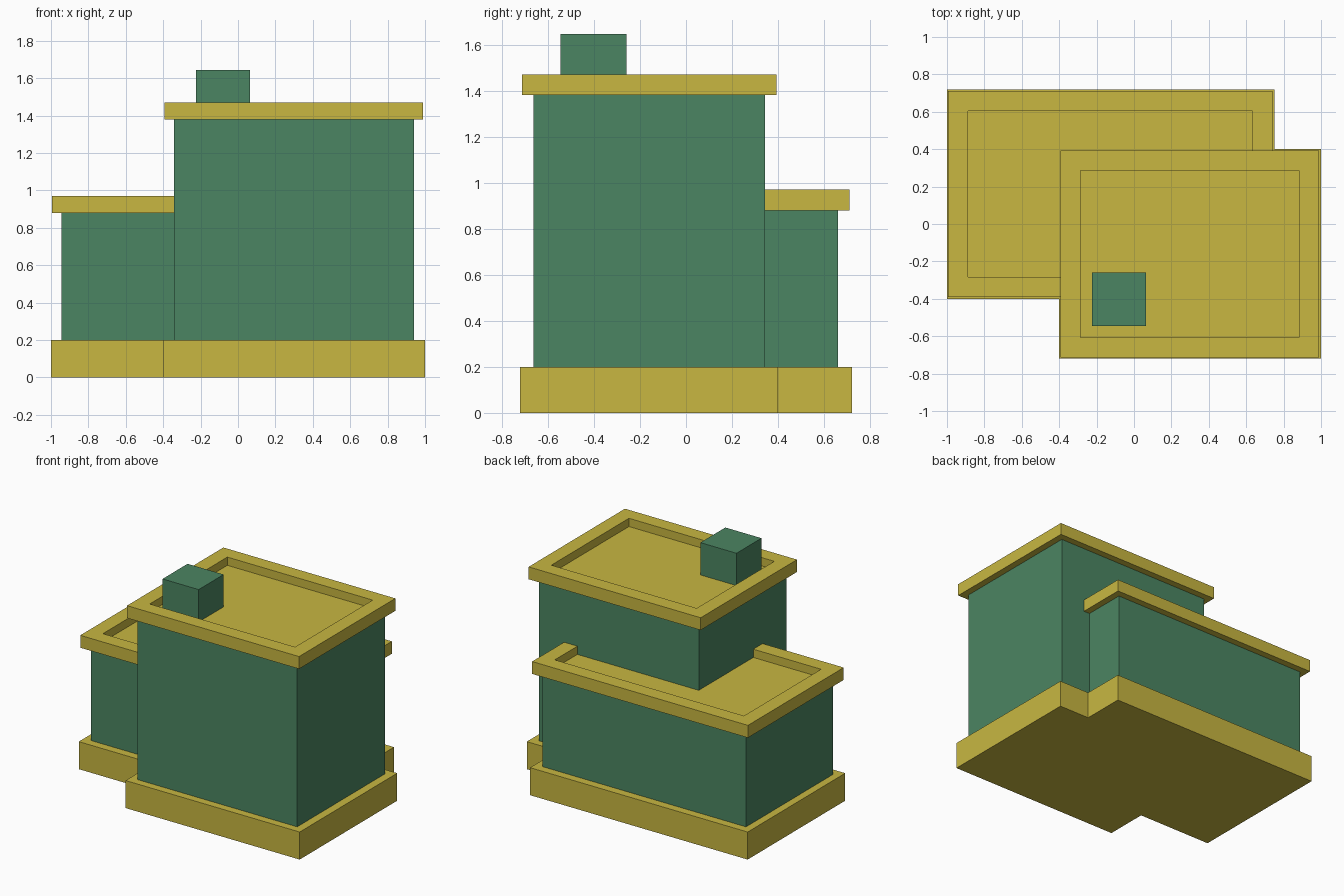
import bpy, bmesh

if "Cube" in bpy.data.objects:
    bpy.data.objects.remove(bpy.data.objects["Cube"])


def material(name, rgb):
    m = bpy.data.materials.new(name)
    m.diffuse_color = (*rgb, 1)
    m.use_nodes = True
    m.node_tree.nodes["Principled BSDF"].inputs["Base Color"].default_value = m.diffuse_color
    return m


yellow = material("mustard yellow", (0.578, 0.474, 0.053))
green = material("wall green", (0.071, 0.235, 0.122))


def finish(name, bm, mat):
    bmesh.ops.recalc_face_normals(bm, faces=bm.faces)
    mesh = bpy.data.meshes.new(name)
    bm.to_mesh(mesh)
    bm.free()
    mesh.materials.append(mat)
    obj = bpy.data.objects.new(name, mesh)
    bpy.context.collection.objects.link(obj)


def prism(name, outline, z0, z1, mat, rim=None, depth=0.0):
    """Extrude an outline; optionally sink the top inside a rim."""
    bm = bmesh.new()
    base = bm.faces.new([bm.verts.new((x, y, z0)) for x, y in outline])
    ext = bmesh.ops.extrude_face_region(bm, geom=[base], use_keep_orig=True)
    for v in ext["geom"]:
        if isinstance(v, bmesh.types.BMVert):
            v.co.z = z1
    bmesh.ops.recalc_face_normals(bm, faces=bm.faces)
    if rim:
        top = max(bm.faces, key=lambda f: f.calc_center_median().z)
        bmesh.ops.inset_region(bm, faces=[top], thickness=rim, use_even_offset=True)
        walls = bmesh.ops.extrude_face_region(bm, geom=[top])
        for v in walls["geom"]:
            if isinstance(v, bmesh.types.BMVert):
                v.co.z = z1 - depth
        if top.is_valid:
            bm.faces.remove(top)
    finish(name, bm, mat)


def rect(x0, x1, y0, y1):
    return [(x0, y0), (x1, y0), (x1, y1), (x0, y1)]


# Stepped plinth under both blocks
prism("plinth", [(-1, -0.4), (-0.4, -0.4), (-0.4, -0.72), (1, -0.72),
                 (1, 0.4), (0.75, 0.4), (0.75, 0.72), (-1, 0.72)], 0, 0.2, yellow)

# Low rear block and tall front block, each with a parapet roof
for name, (x0, x1, y0, y1), top in (
        ("low_block", (-0.945, 0.69, -0.34, 0.66), 0.88),
        ("tall_block", (-0.343, 0.94, -0.663, 0.343), 1.38)):
    o = 0.05
    prism(name + "_walls", rect(x0, x1, y0, y1), 0.2, top, green)
    prism(name + "_roof", rect(x0 - o, x1 + o, y0 - o, y1 + o),
          top, top + 0.09, yellow, rim=0.107, depth=0.06)

# Rooftop box standing in the sunken roof
prism("rooftop_box", rect(-0.225, 0.065, -0.545, -0.258), 1.41, 1.645, green)
